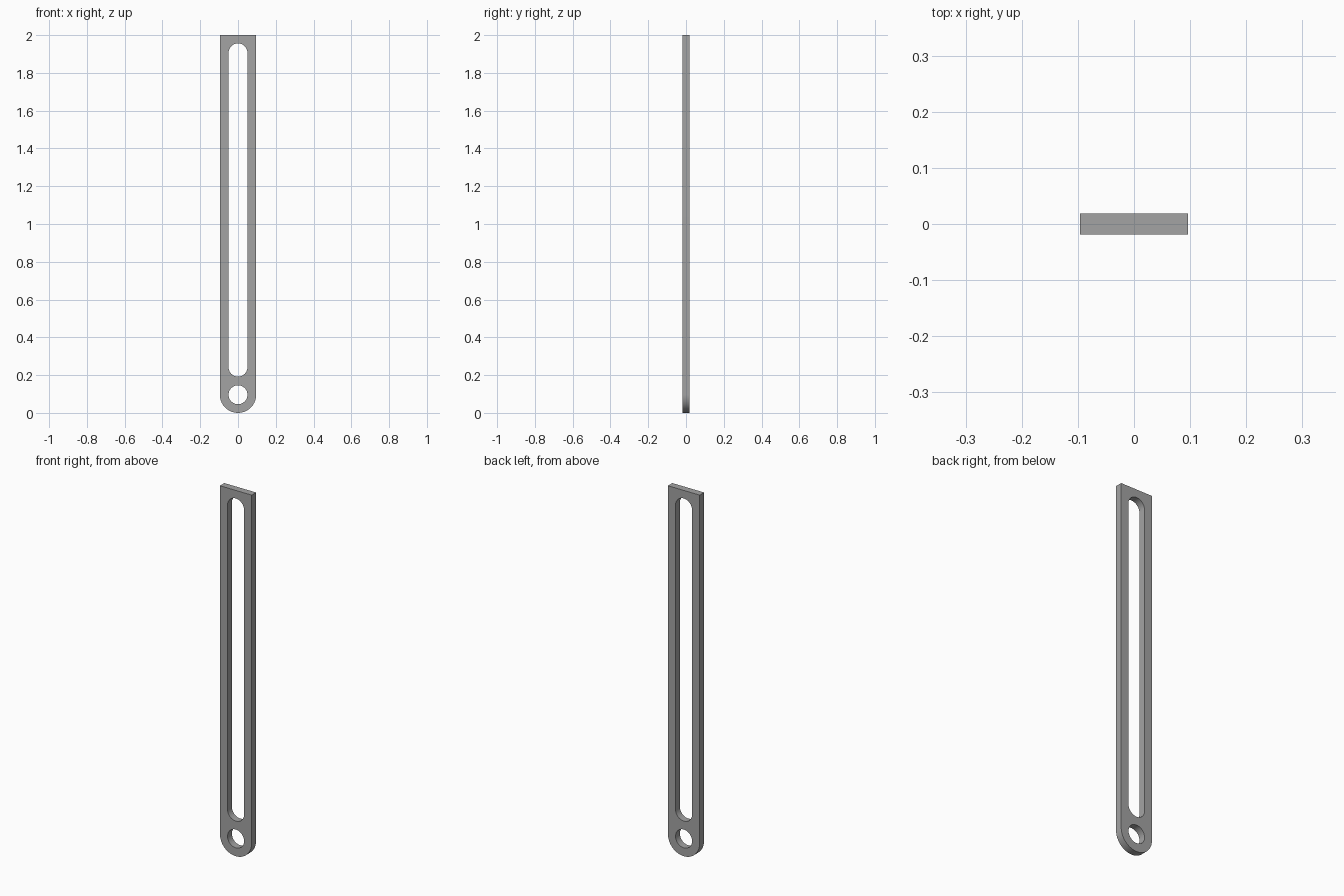
import bpy
import bmesh
from math import pi, sin, cos, radians

cube = bpy.data.objects.get("Cube")
if cube:
    bpy.data.objects.remove(cube, do_unlink=True)

HALF_WIDTH = 0.096
HALF_DEPTH = 0.019
HOLE_RADIUS = 0.05
SLOT_BOTTOM, SLOT_TOP = 0.192, 1.956
HEIGHT = 2.0
SEGMENTS = 32


def arc(z, radius, start, end):
    """Points along an arc centred on x = 0."""
    return [(radius * cos(start + (end - start) * i / SEGMENTS),
             z + radius * sin(start + (end - start) * i / SEGMENTS))
            for i in range(SEGMENTS + 1)]


def add_loop(curve, points):
    spline = curve.splines.new("POLY")
    spline.points.add(len(points) - 1)
    for point, (x, z) in zip(spline.points, points):
        point.co = (x, z, 0, 1)
    spline.use_cyclic_u = True


# Flat profile: rounded foot, square top, long slot and pivot hole
profile = bpy.data.curves.new("slotted_bar", "CURVE")
profile.dimensions = "2D"
profile.fill_mode = "BOTH"
profile.extrude = HALF_DEPTH
add_loop(profile, arc(HALF_WIDTH, HALF_WIDTH, pi, 2 * pi)
         + [(HALF_WIDTH, HEIGHT), (-HALF_WIDTH, HEIGHT)])
add_loop(profile, arc(SLOT_BOTTOM + HOLE_RADIUS, HOLE_RADIUS, pi, 2 * pi)
         + arc(SLOT_TOP - HOLE_RADIUS, HOLE_RADIUS, 0, pi))
add_loop(profile, (arc(HALF_WIDTH, HOLE_RADIUS, 0, pi)[:-1]
                   + arc(HALF_WIDTH, HOLE_RADIUS, pi, 2 * pi)[:-1]))

# Turn the profile upright and make it a welded mesh
bar = bpy.data.objects.new("slotted_bar", profile)
bpy.context.collection.objects.link(bar)
bar.rotation_euler.x = pi / 2
bpy.ops.object.select_all(action="DESELECT")
bar.select_set(True)
bpy.context.view_layer.objects.active = bar
bpy.ops.object.convert(target="MESH")
bpy.ops.object.transform_apply(location=False, rotation=True, scale=False)

bar = bpy.context.object
bm = bmesh.new()
bm.from_mesh(bar.data)
bmesh.ops.remove_doubles(bm, verts=bm.verts, dist=0.0001)
bmesh.ops.recalc_face_normals(bm, faces=bm.faces)
bm.to_mesh(bar.data)
bm.free()
bpy.ops.object.shade_smooth_by_angle(angle=radians(30))

# Plain grey metal
grey = bpy.data.materials.new("grey_metal")
grey.use_nodes = True
grey.diffuse_color = (0.37, 0.37, 0.37, 1)
grey.node_tree.nodes["Principled BSDF"].inputs["Base Color"].default_value = grey.diffuse_color
bar.data.materials.clear()
bar.data.materials.append(grey)
